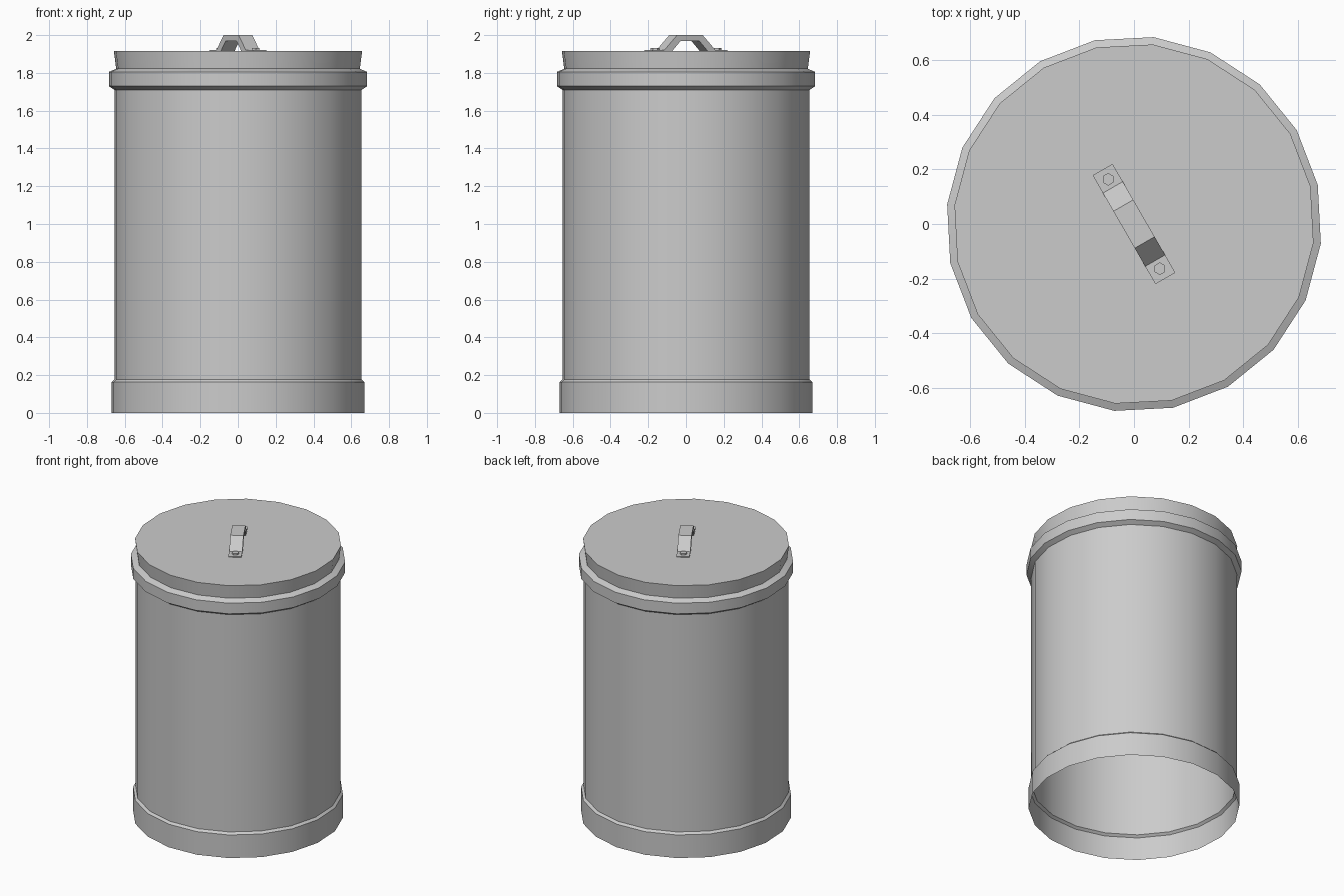
import bpy, bmesh
from math import radians, sin, cos, pi
from mathutils import Matrix

if "Cube" in bpy.data.objects:
    bpy.data.objects.remove(bpy.data.objects["Cube"])

SIDES = 20
TURN = radians(12)                       # rotation of the 20-gon
HANDLE = Matrix.Rotation(radians(120), 4, 'Z')


def finish(name, bm, smooth=False):
    bmesh.ops.recalc_face_normals(bm, faces=bm.faces)
    me = bpy.data.meshes.new(name)
    bm.to_mesh(me)
    bm.free()
    ob = bpy.data.objects.new(name, me)
    bpy.context.collection.objects.link(ob)
    if smooth:
        bpy.ops.object.select_all(action='DESELECT')
        ob.select_set(True)
        bpy.context.view_layer.objects.active = ob
        bpy.ops.object.shade_smooth_by_angle(angle=radians(30))
    return ob


def revolve(name, profile, cap_top=False):
    bm = bmesh.new()
    rings = []
    for r, z in profile:
        rings.append([bm.verts.new((r * cos(TURN + 2 * pi * i / SIDES),
                                    r * sin(TURN + 2 * pi * i / SIDES), z))
                      for i in range(SIDES)])
    for a, b in zip(rings, rings[1:]):
        for i in range(SIDES):
            j = (i + 1) % SIDES
            bm.faces.new((a[i], a[j], b[j], b[i]))
    if cap_top:
        bm.faces.new(rings[-1])
    ob = finish(name, bm, True)
    # open shell: make the walls face outwards
    if ob.data.polygons[0].normal.dot(ob.data.polygons[0].center.xy.to_3d()) < 0:
        ob.data.flip_normals()
    return ob


# Open-bottomed can: base band, body, rolled rim and flared lid
revolve("can_shell", [(0.674, 0), (0.674, 0.163), (0.658, 0.177), (0.658, 1.71),
                      (0.688, 1.73), (0.688, 1.805), (0.649, 1.822), (0.661, 1.916)],
        cap_top=True)

# Strap handle: half profile mirrored, extruded across its width
outer = [(0.23, 1.916), (0.23, 1.922), (0.155, 1.922), (0.078, 2.0)]
inner = [(0.056, 1.97), (0.108, 1.916)]
loop = (outer + [(-s, z) for s, z in reversed(outer)]
        + [(-s, z) for s, z in reversed(inner)] + inner)
bm = bmesh.new()
face = bm.faces.new([bm.verts.new((s, -0.042, z)) for s, z in loop])
ext = bmesh.ops.extrude_face_region(bm, geom=[face])
bmesh.ops.translate(bm, vec=(0, 0.084, 0),
                    verts=[v for v in ext["geom"] if isinstance(v, bmesh.types.BMVert)])
bm.transform(HANDLE)
finish("lid_handle", bm)

# Hexagonal bolts on the handle feet
for side, label in ((-1, "a"), (1, "b")):
    bm = bmesh.new()
    bmesh.ops.create_cone(bm, cap_ends=True, segments=6, radius1=0.023, radius2=0.023,
                          depth=0.012,
                          matrix=HANDLE @ Matrix.Translation((side * 0.189, 0, 1.926)))
    finish("handle_bolt_" + label, bm)
